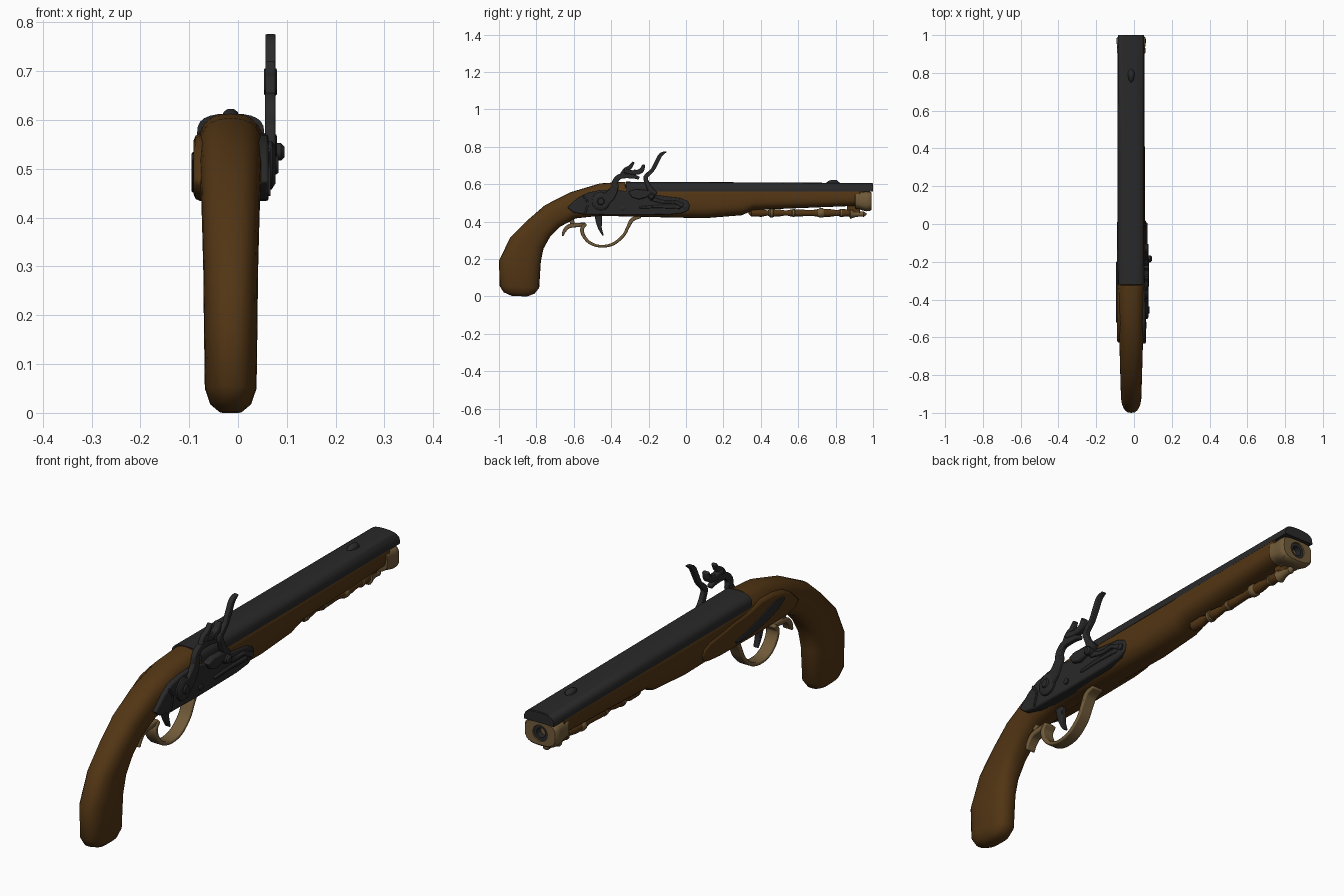
import bpy, bmesh, math
from mathutils import Vector

CX = -0.015  # centre line of stock and barrel


def mat(name, rgb):
    m = bpy.data.materials.new(name)
    m.diffuse_color = (*rgb, 1)
    return m


WOOD = mat("walnut wood", (0.085, 0.036, 0.007))
IRON = mat("dark iron", (0.022, 0.022, 0.023))
BRASS = mat("dull brass", (0.165, 0.105, 0.042))


def finish(name, bm, m, bevel=0, angle=40):
    bmesh.ops.recalc_face_normals(bm, faces=bm.faces)
    me = bpy.data.meshes.new(name)
    bm.to_mesh(me)
    bm.free()
    ob = bpy.data.objects.new(name, me)
    bpy.context.collection.objects.link(ob)
    me.materials.append(m)
    bpy.ops.object.select_all(action='DESELECT')
    ob.select_set(True)
    bpy.context.view_layer.objects.active = ob
    bpy.ops.object.shade_smooth_by_angle(angle=math.radians(angle))
    if bevel:
        b = ob.modifiers.new("bevel", 'BEVEL')
        b.width, b.segments, b.limit_method = bevel, 2, 'ANGLE'
        b.angle_limit = math.radians(50)
    return ob


def loft(name, rings, m, bevel=0, angle=40):
    """Skin a list of equal-length point rings and cap both ends."""
    bm = bmesh.new()
    vs = [[bm.verts.new(p) for p in r] for r in rings]
    n = len(vs[0])
    for a, b in zip(vs, vs[1:]):
        for i in range(n):
            bm.faces.new((a[i], a[(i + 1) % n], b[(i + 1) % n], b[i]))
    bm.faces.new(vs[0])
    bm.faces.new(vs[-1])
    return finish(name, bm, m, bevel, angle)


def section(top, bot, hw, ntop=2.6, nbot=2.6, n=24):
    """Super-ellipse ring between a top and bottom point (y, z)."""
    t, b = Vector((CX, *top)), Vector((CX, *bot))
    c, h = (t + b) / 2, (t - b) / 2
    out = []
    for i in range(n):
        a = 2 * math.pi * i / n
        e = 2 / (ntop if math.sin(a) > 0 else nbot)
        f = lambda v: math.copysign(abs(v) ** e, v)
        out.append(c + Vector((hw * f(math.cos(a)), 0, 0)) + h * f(math.sin(a)))
    return out


def lathe(name, c, axis, prof, m, n=16):
    """Turn (distance, radius) pairs about an axis through c."""
    q = Vector(axis).to_track_quat('Z', 'Y')
    rings = [[Vector(c) + q @ Vector((r * math.cos(2 * math.pi * i / n),
              r * math.sin(2 * math.pi * i / n), d)) for i in range(n)] for d, r in prof]
    return loft(name, rings, m)


def smooth(pts, steps=5):
    """Catmull-Rom curve through tuples of any size."""
    p = [Vector(q) for q in pts]
    p = [2 * p[0] - p[1]] + p + [2 * p[-1] - p[-2]]
    out = []
    for a, b, c, d in zip(p, p[1:], p[2:], p[3:]):
        for s in range(steps):
            t = s / steps
            out.append(0.5 * (2 * b + (c - a) * t + (2 * a - 5 * b + 4 * c - d) * t * t
                              + (3 * b - a - 3 * c + d) * t ** 3))
    return out + [p[-2]]


def ribbon(name, pts, x0, x1, m, bevel=0.004):
    """Flat bar following (y, z, half thickness) points, from x0 to x1."""
    s = smooth(pts)
    rings = []
    for i, p in enumerate(s):
        d = s[min(i + 1, len(s) - 1)] - s[max(i - 1, 0)]
        nx, nz = Vector((-d[1], d[0])).normalized() * max(p[2], 0.001)
        rings.append([(x, p[0] + k * nx, p[1] + k * nz)
                      for x, k in ((x0, 1), (x1, 1), (x1, -1), (x0, -1))])
    return loft(name, rings, m, bevel)


def plate(name, outline, x0, x1, m, bevel=0.006):
    return loft(name, [[(x, y, z) for y, z in outline] for x in (x0, x1)], m, bevel, 30)


# stock: top point, bottom point, half width, squareness of top
stock = [
    ((-.93, .002), (-.85, .0), .022, 2.2), ((-.975, .022), (-.81, .014), .042, 2.4),
    ((-.996, .055), (-.785, .045), .053, 2.5), ((-1.0, .19), (-.776, .187), .055, 2.5),
    ((-.94, .315), (-.762, .255), .056, 2.5), ((-.85, .405), (-.727, .318), .058, 2.5),
    ((-.755, .487), (-.674, .372), .060, 2.5), ((-.62, .556), (-.59, .417), .063, 2.6),
    ((-.46, .604), (-.47, .43), .068, 2.6), ((-.325, .613), (-.33, .428), .071, 2.6),
    ((-.318, .574), (-.318, .427), .073, 6), ((.10, .573), (.10, .418), .072, 6),
    ((.30, .573), (.30, .434), .072, 6), ((.36, .573), (.36, .462), .072, 6),
    ((.93, .571), (.93, .485), .071, 6)]
loft("stock", [section(t, b, w, n) for t, b, w, n in stock], WOOD)

# barrel: domed bar lying on the stock
rings = []
for y, top in ((-.32, .613), (.3, .610), (.997, .606), (1.0, .603)):
    arc = [Vector(p) for p in section((y, top), (y, .53), .069, 2.8) if p[2] >= .562]
    arc.sort(key=lambda p: -p.x)
    rings.append([(CX + .069, y, .56)] + [tuple(p) for p in arc] + [(CX - .069, y, .56)])
loft("barrel", rings, IRON)
lathe("front_sight", (CX, .75, .606), (0, 1, 0),
      [(0, .003), (.01, .011), (.03, .018), (.055, .017), (.07, .004)], IRON, 10)


# muzzle cap with round bore
def circle(y, r, z=.512):
    return [(CX + r * math.cos(2 * math.pi * i / 24), y, z + r * math.sin(2 * math.pi * i / 24))
            for i in range(24)]


cap = [section((y, zt), (y, zb), w, 4, 3) for y, zt, zb, w in (
    (.903, .560, .476, .070), (.906, .562, .468, .076), (.92, .561, .468, .076),
    (.935, .560, .462, .074), (.965, .561, .455, .078), (.983, .560, .456, .077),
    (.992, .556, .464, .070))]
loft("muzzle_cap", cap + [circle(.992, .034), circle(.96, .033)], BRASS)
loft("bore_lining", [circle(.93, .033), circle(.986, .0335), circle(.986, .02),
                     circle(.95, .019)], IRON)

# turned ramrod under the barrel: wood beads with brass rings
wood_rod = [(0, .006), (.015, .02), (.07, .021), (.10, .014), (.12, .022), (.17, .018),
            (.20, .013), (.23, .020), (.29, .018), (.34, .016), (.37, .021), (.43, .022),
            (.47, .016), (.50, .021), (.56, .019), (.58, .008)]
lathe("ramrod", (CX, .335, .446), (0, 1, 0), wood_rod, WOOD, 14)
for i, (y, l, r) in enumerate(((.44, .035, .024), (.56, .03, .021), (.70, .045, .026),
                               (.82, .02, .023))):
    lathe(f"ramrod_ring_{i}", (CX, y, .446), (0, 1, 0),
          [(0, r * .6), (l * .3, r), (l * .7, r), (l, r * .6)], BRASS, 14)
lathe("ramrod_tip", (CX, .87, .44), (0, 1, 0),
      [(0, .012), (.01, .026), (.03, .018), (.06, .013), (.08, .015), (.095, .004)], BRASS, 14)
plate("ramrod_bracket", [(.86, .44), (.93, .44), (.93, .49), (.86, .49)],
      CX - .012, CX + .012, WOOD, .003)

# lock plate on the right, matching wood panel and iron side plate on the left
outline = [(-.635, .475), (-.60, .448), (-.54, .437), (-.35, .434), (-.10, .436),
           (-.02, .444), (.012, .462), (.02, .485), (.01, .508), (-.03, .525), (-.12, .536),
           (-.20, .548), (-.30, .556), (-.38, .572), (-.46, .568), (-.53, .553), (-.58, .525)]
plate("lock_plate", outline, .01, .063, IRON)
plate("left_panel", outline, -.04, -.091, WOOD, .014)
ribbon("side_plate", [(-.52, .525, .006), (-.46, .51, .022), (-.36, .482, .020),
                      (-.27, .465, .013), (-.2, .46, .005)], -.085, -.095, IRON, .002)

# details on the lock plate
ribbon("lock_seam", [(-.55, .54, .005), (-.525, .50, .005), (-.54, .445, .005)],
       .055, .067, IRON, .002)
lathe("cock_hub", (.055, -.455, .508), (1, 0, 0),
      [(0, .05), (.015, .048), (.022, .038), (.022, .02), (.028, .016)], IRON)
ribbon("cock_neck", [(-.46, .50, .035), (-.41, .535, .028), (-.382, .58, .02),
                     (-.378, .615, .016), (-.35, .642, .014), (-.29, .643, .012),
                     (-.25, .632, .008)], .055, .077, IRON)
ribbon("cock_spur", [(-.345, .64, .014), (-.325, .675, .012), (-.30, .69, .011),
                     (-.28, .718, .006)], .056, .077, IRON)
ribbon("cock_jaw", [(-.33, .672, .012), (-.28, .662, .012), (-.24, .672, .013),
                    (-.225, .705, .007)], .053, .08, IRON)
ribbon("cock_flint", [(-.30, .64, .013), (-.265, .672, .012)], .058, .074, IRON)
ribbon("frizzen", [(-.105, .774, .003), (-.135, .757, .010), (-.158, .715, .011),
                   (-.18, .675, .010), (-.215, .638, .012), (-.205, .60, .012),
                   (-.185, .565, .016), (-.16, .545, .012)], .056, .077, IRON)
plate("pan", [(-.31, .56), (-.29, .53), (-.25, .518), (-.21, .53), (-.18, .55), (-.20, .568),
              (-.27, .572)], .03, .08, IRON)
lathe("frizzen_screw", (.06, -.185, .535), (1, 0, 0),
      [(0, .018), (.028, .018), (.035, .011)], IRON, 12)
ribbon("frizzen_spring", [(-.19, .525, .012), (-.12, .505, .009), (-.06, .505, .008),
                          (-.015, .485, .012)], .055, .072, IRON)
ribbon("frizzen_spring_lower", [(-.25, .475, .006), (-.15, .48, .008), (-.03, .478, .010)],
       .055, .070, IRON)
for i, (y, z) in enumerate(((-.34, .47), (-.005, .48))):
    lathe(f"lock_screw_{i}", (.055, y, z), (1, 0, 0), [(0, .013), (.014, .013), (.017, .008)],
          IRON, 10)

# trigger and guard
ribbon("trigger", [(-.47, .44, .02), (-.465, .40, .017), (-.46, .365, .010), (-.443, .325, .004)],
       CX - .012, CX + .012, IRON)
ribbon("guard_bow", [(-.535, .388, .008), (-.556, .36, .010), (-.545, .32, .009),
                     (-.51, .284, .008), (-.455, .268, .007), (-.39, .280, .008),
                     (-.335, .325, .008), (-.308, .375, .009), (-.285, .412, .011),
                     (-.24, .425, .006)], CX - .027, CX + .027, BRASS, .005)
ribbon("guard_rear_spur", [(-.535, .385, .009), (-.575, .382, .011), (-.625, .375, .011),
                           (-.65, .35, .009), (-.66, .322, .005)], CX - .022, CX + .022, BRASS, .005)
ribbon("guard_post", [(-.60, .375, .014), (-.61, .40, .012), (-.62, .43, .02)],
       CX - .018, CX + .018, BRASS)
